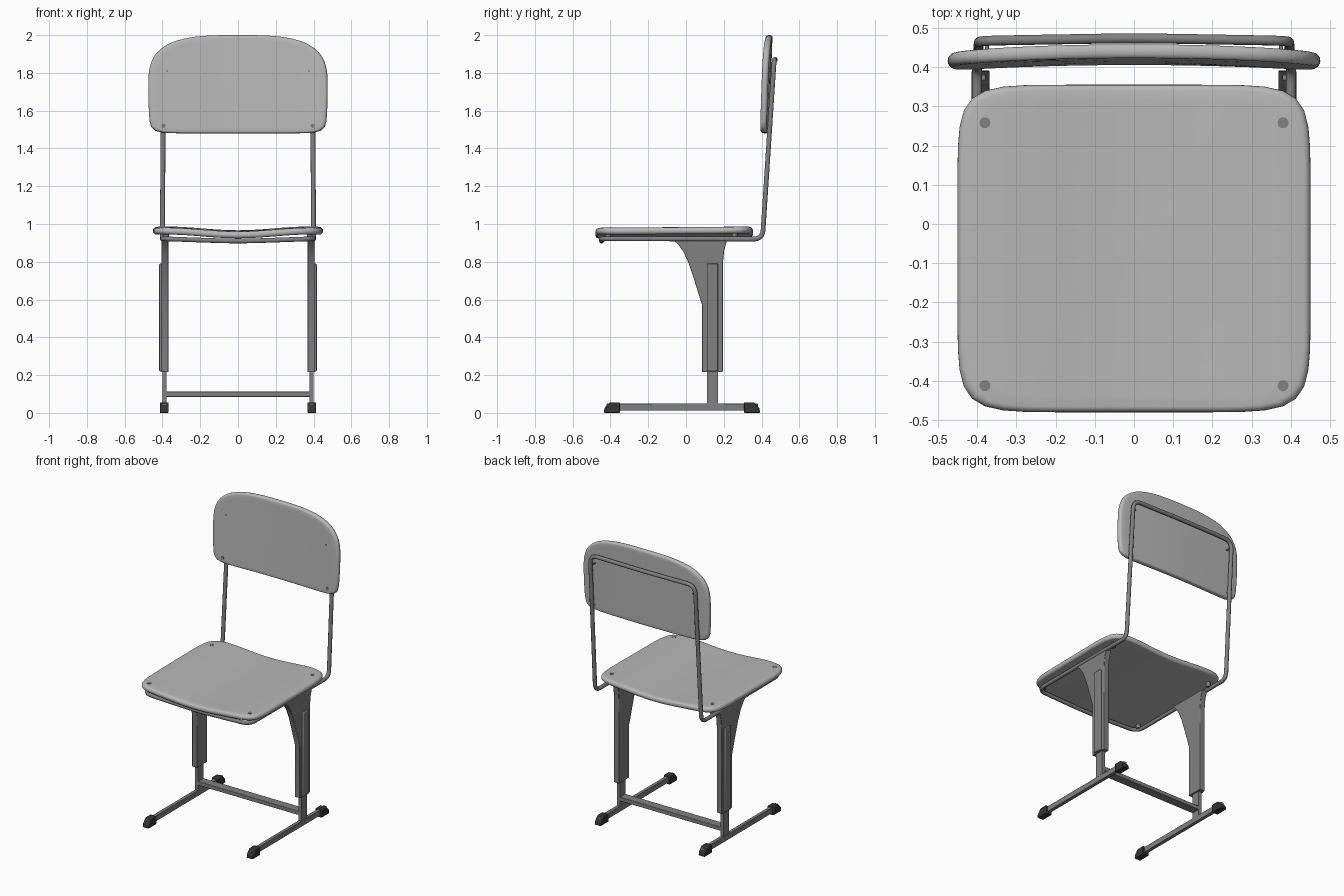
import bpy, bmesh, math
from mathutils import Vector

if "Cube" in bpy.data.objects:
    bpy.data.objects.remove(bpy.data.objects["Cube"])


def material(name, v):
    m = bpy.data.materials.new(name)
    m.diffuse_color = (v, v, v, 1)
    m.use_nodes = True
    m.node_tree.nodes["Principled BSDF"].inputs["Base Color"].default_value = m.diffuse_color
    return m


SHELL = material("light grey shell", 0.48)
METAL = material("mid grey metal", 0.22)
RUBBER = material("dark rubber", 0.035)


def finish(name, bm, mat, bevel=0.0):
    bmesh.ops.recalc_face_normals(bm, faces=bm.faces[:])
    me = bpy.data.meshes.new(name)
    bm.to_mesh(me)
    bm.free()
    me.materials.append(mat)
    ob = bpy.data.objects.new(name, me)
    bpy.context.collection.objects.link(ob)
    if bevel:
        mod = ob.modifiers.new("edge", 'BEVEL')
        mod.width, mod.segments = bevel, 2
    bpy.ops.object.select_all(action='DESELECT')
    ob.select_set(True)
    bpy.context.view_layer.objects.active = ob
    bpy.ops.object.shade_smooth_by_angle(angle=math.radians(40))
    return ob


def prism(name, profile, x0, x1, mat, bevel=0.0):
    """Extrude a (y, z) profile from x0 to x1."""
    bm = bmesh.new()
    f = bm.faces.new([bm.verts.new((x0, y, z)) for y, z in profile])
    ext = bmesh.ops.extrude_face_region(bm, geom=[f])
    verts = [v for v in ext["geom"] if isinstance(v, bmesh.types.BMVert)]
    bmesh.ops.translate(bm, verts=verts, vec=(x1 - x0, 0, 0))
    return finish(name, bm, mat, bevel)


def rect(y0, y1, z0, z1):
    return [(y0, z0), (y1, z0), (y1, z1), (y0, z1)]


def rod(name, a, b, r, mat):
    a, b = Vector(a), Vector(b)
    bm = bmesh.new()
    bmesh.ops.create_cone(bm, cap_ends=True, segments=16, radius1=r, radius2=r,
                          depth=(b - a).length)
    rot = (b - a).to_track_quat('Z', 'Y').to_matrix().to_4x4()
    bmesh.ops.transform(bm, matrix=rot, verts=bm.verts[:])
    bmesh.ops.translate(bm, verts=bm.verts[:], vec=(a + b) / 2)
    return finish(name, bm, mat)


def panel(name, outline, surface, half, mat):
    """Curved sheet with a rounded rim, made of rings shrinking to the centre."""
    n = 16
    sides = []
    for i in range(n):
        t = -1 + 2 * i / n
        sides.append((t, -1))
    square = []
    for k in range(4):
        c, s = [(1, 0), (0, 1), (-1, 0), (0, -1)][k]
        square += [(c * a - s * b, s * a + c * b) for a, b in sides]
    rim = [outline(a, b) for a, b in square]
    inner = [0.15, 0.35, 0.55, 0.75, 0.9]
    arc = [(0.965 + 0.035 * math.cos(t), math.sin(t))
           for t in [math.pi * (0.5 - j / 8) for j in range(9)]]
    steps = [(s, 1) for s in inner] + arc + [(s, -1) for s in inner[::-1]]
    bm = bmesh.new()
    cu = sum(p[0] for p in rim) / len(rim)
    cv = sum(p[1] for p in rim) / len(rim)
    rings = [[bm.verts.new(surface(cu + (u - cu) * s, cv + (v - cv) * s, h * half))
              for u, v in rim] for s, h in steps]
    m = len(rim)
    for r0, r1 in zip(rings, rings[1:]):
        for i in range(m):
            j = (i + 1) % m
            bm.faces.new((r0[i], r0[j], r1[j], r1[i]))
    for ring, h in ((rings[0], half), (rings[-1], -half)):
        c = bm.verts.new(surface(cu, cv, h))
        for i in range(m):
            bm.faces.new((ring[i], ring[(i + 1) % m], c))
    return finish(name, bm, mat)


def rounded(a, b, n):
    k = (abs(a) ** n + abs(b) ** n) ** (-1 / n)
    return a * k, b * k


# Seat: saddle-shaped sheet
def seat_outline(a, b):
    a, b = rounded(a, b, 8)
    return 0.45 * a, -0.0625 + 0.4175 * b


def seat_surface(x, y, h):
    return Vector((x, y, 0.956 - 0.010 * math.cos(math.pi * x / 0.38) + 0.008 * y + h))


panel("seat", seat_outline, seat_surface, 0.018, SHELL)


# Backrest: broad round top corners, tight bottom corners, bowed and leaning back
def back_outline(a, b):
    a, b = rounded(a, b, 3.2 if b > 0 else 12)
    return 0.475 * a * (1 - 0.025 * max(0, -b) ** 2), 1.72 + (0.28 if b > 0 else 0.24) * b


def back_surface(x, z, h):
    return Vector((x, 0.4225 + (z - 1.48) * 0.035 - 0.015 * (x / 0.475) ** 2 - h, z))


panel("backrest", back_outline, back_surface, 0.0175, SHELL)

# Bent tube: one closed loop under the seat and up behind the backrest
half_path = [((0, -0.447, 0.908), 0.12), ((0.40, -0.447, 0.922), 0.07),
             ((0.40, 0.405, 0.92), 0.05), ((0.395, 0.467, 1.87), 0.06),
             ((0, 0.474, 1.87), 0.12)]
loop = [(Vector(p), r) for p, r in half_path]
loop += [(Vector((-p.x, p.y, p.z)), r) for p, r in loop[3:0:-1]]
points = []
for i, (p, r) in enumerate(loop):
    a = p + (loop[i - 1][0] - p).normalized() * r
    b = p + (loop[(i + 1) % len(loop)][0] - p).normalized() * r
    for k in range(9):
        t = k / 8
        w = 0.8 * 2 * t * (1 - t) + 0.2 * t * (1 - t)
        points.append(a * (1 - t) ** 2 + p * 2 * t * (1 - t) + b * t ** 2)
curve = bpy.data.curves.new("frame_tube", 'CURVE')
curve.dimensions = '3D'
curve.bevel_depth = 0.013
curve.bevel_resolution = 3
spline = curve.splines.new('POLY')
spline.points.add(len(points) - 1)
for sp, p in zip(spline.points, points):
    sp.co = (*p, 1)
spline.use_cyclic_u = True
curve.materials.append(METAL)
tube = bpy.data.objects.new("frame_tube", curve)
bpy.context.collection.objects.link(tube)
bpy.ops.object.select_all(action='DESELECT')
tube.select_set(True)
bpy.context.view_layer.objects.active = tube
bpy.ops.object.convert(target='MESH')

# Legs, feet and bolts on both sides
sleeve = [(0.085, 0.216), (0.195, 0.216), (0.195, 0.79), (0.202, 0.86), (0.218, 0.918),
          (-0.07, 0.918), (-0.04, 0.89), (-0.012, 0.85), (0.015, 0.79), (0.04, 0.715),
          (0.085, 0.57)]
cap = [(0.35, 0), (0.435, 0), (0.432, 0.025), (0.405, 0.055), (0.35, 0.055)]
for s, side in ((-1, "left"), (1, "right")):
    prism(side + "_leg_sleeve", sleeve, s * 0.368, s * 0.406, METAL, 0.003)
    prism(side + "_sleeve_ridge", rect(0.11, 0.17, 0.22, 0.79), s * 0.40, s * 0.417, METAL, 0.004)
    prism(side + "_leg_post", rect(0.11, 0.17, 0.03, 0.24), s * 0.378, s * 0.40, METAL)
    prism(side + "_foot_bar", rect(-0.42, 0.38, 0.012, 0.05), s * 0.378, s * 0.402, METAL, 0.003)
    prism(side + "_front_foot_cap", [(-y, z) for y, z in cap], s * 0.368, s * 0.414, RUBBER, 0.004)
    prism(side + "_rear_foot_cap", [(y - 0.043, z) for y, z in cap], s * 0.368, s * 0.414, RUBBER, 0.004)
    for y, end in ((-0.412, "front"), (0.258, "rear")):
        rod(f"{side}_{end}_seat_bolt", (s * 0.38, y, 0.92),
            seat_surface(s * 0.38, y, 0.020), 0.014, METAL)
    for x, z, r, end in ((0.395, 1.52, 0.011, "lower"), (0.375, 1.81, 0.005, "upper")):
        rod(f"{side}_{end}_back_bolt", (s * x, 0.41 + (z - 1) * 0.066, z),
            back_surface(s * x, z, 0.019), r, METAL)

# Cross bar joining the legs
prism("cross_bar", rect(0.11, 0.17, 0.085, 0.112), -0.38, 0.38, METAL, 0.003)
